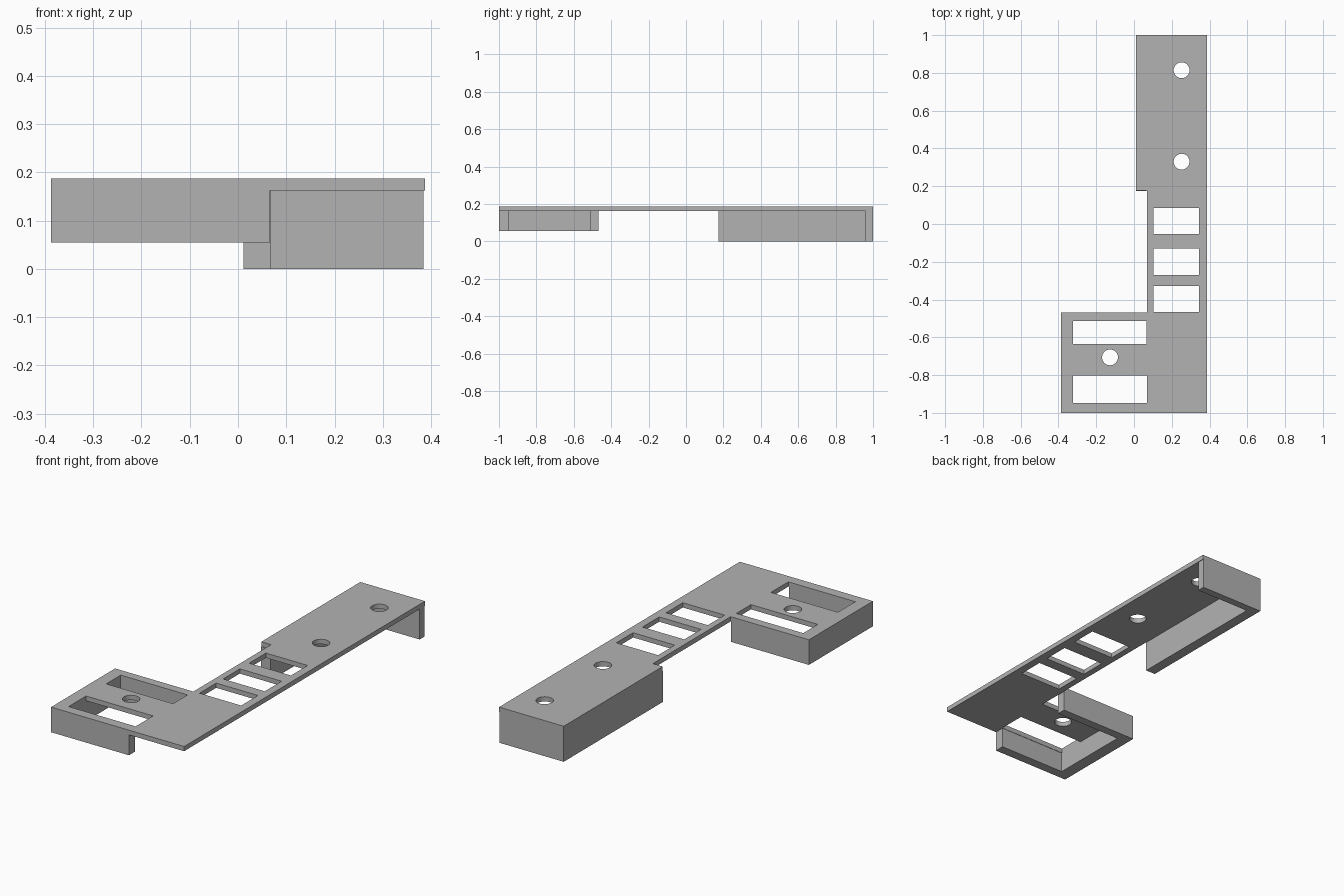
import bpy, bmesh
from math import cos, sin, tau

cube = bpy.data.objects.get("Cube")
if cube:
    bpy.data.objects.remove(cube, do_unlink=True)

grey = bpy.data.materials.new("plain grey")
grey.use_nodes = True
grey.diffuse_color = (0.45, 0.45, 0.45, 1)
grey.node_tree.nodes["Principled BSDF"].inputs["Base Color"].default_value = grey.diffuse_color

TOP, UNDER = 0.187, 0.162          # faces of the plate
LEFT, RIGHT = -0.387, 0.387        # overall width
SPINE = 0.068                      # left edge of the narrow bar


def rect(x0, x1, y0, y1):
    return [(x0, y0), (x1, y0), (x1, y1), (x0, y1)]


def circle(x, y, r=0.042, n=40):
    return [(x + r * cos(tau * i / n), y + r * sin(tau * i / n)) for i in range(n)]


def extrude(name, loops, z0, z1):
    """Solid from a flat outline and its holes, between two heights."""
    curve = bpy.data.curves.new(name, "CURVE")
    curve.dimensions, curve.fill_mode = "2D", "BOTH"
    curve.extrude = (z1 - z0) / 2
    for loop in loops:
        spline = curve.splines.new("POLY")
        spline.points.add(len(loop) - 1)
        for point, (x, y) in zip(spline.points, loop):
            point.co = (x, y, 0, 1)
        spline.use_cyclic_u = True
    source = bpy.data.objects.new(name + "_outline", curve)
    bpy.context.collection.objects.link(source)
    bpy.context.view_layer.update()
    graph = bpy.context.evaluated_depsgraph_get()
    mesh = bpy.data.meshes.new_from_object(source.evaluated_get(graph))
    bpy.data.objects.remove(source, do_unlink=True)
    bpy.data.curves.remove(curve)

    bm = bmesh.new()
    bm.from_mesh(mesh)
    bmesh.ops.remove_doubles(bm, verts=bm.verts, dist=1e-5)
    bmesh.ops.recalc_face_normals(bm, faces=bm.faces)
    bmesh.ops.translate(bm, verts=bm.verts, vec=(0, 0, (z0 + z1) / 2))
    for face in bm.faces:
        face.smooth = False
    bm.to_mesh(mesh)
    bm.free()
    mesh.name = name
    mesh.materials.clear()
    mesh.materials.append(grey)
    obj = bpy.data.objects.new(name, mesh)
    bpy.context.collection.objects.link(obj)
    return obj


# Top plate: wide rear, narrow ladder bar and front tray cover
outline = [(LEFT, -1), (RIGHT, -1), (RIGHT, 1), (0.011, 1), (0.011, 0.178),
           (SPINE, 0.178), (SPINE, -0.468), (LEFT, -0.468)]
ladder = [rect(0.102, 0.345, y, y + 0.139) for y in (-0.053, -0.27, -0.466)]
slots = [rect(-0.322, SPINE, -0.635, -0.514), rect(-0.322, SPINE, -0.947, -0.802)]
# The rear slot reaches the bar, so it stays a closed hole beside the rear rim
screws = [circle(0.252, 0.814), circle(0.252, 0.33), circle(-0.127, -0.706)]
slots[0] = rect(-0.322, SPINE - 0.001, -0.635, -0.514)
outline[5:7] = [(SPINE, 0.178), (SPINE, -0.468)]
extrude("top_plate", [outline] + ladder + slots + screws, UNDER, TOP)

# Rear channel: side wall and end wall, open to the left and front
extrude("rear_channel_wall",
        [[(0.011, 0.175), (0.067, 0.175), (0.067, 0.96), (0.384, 0.96),
          (0.384, 1), (0.011, 1)]], 0, UNDER)

# Front tray: three walls, open towards the bar
extrude("front_tray_wall",
        [[(LEFT, -1), (0.066, -1), (0.066, -0.949), (-0.322, -0.949),
          (-0.322, -0.514), (0.066, -0.514), (0.066, -0.468), (LEFT, -0.468)]],
        0.055, UNDER)
